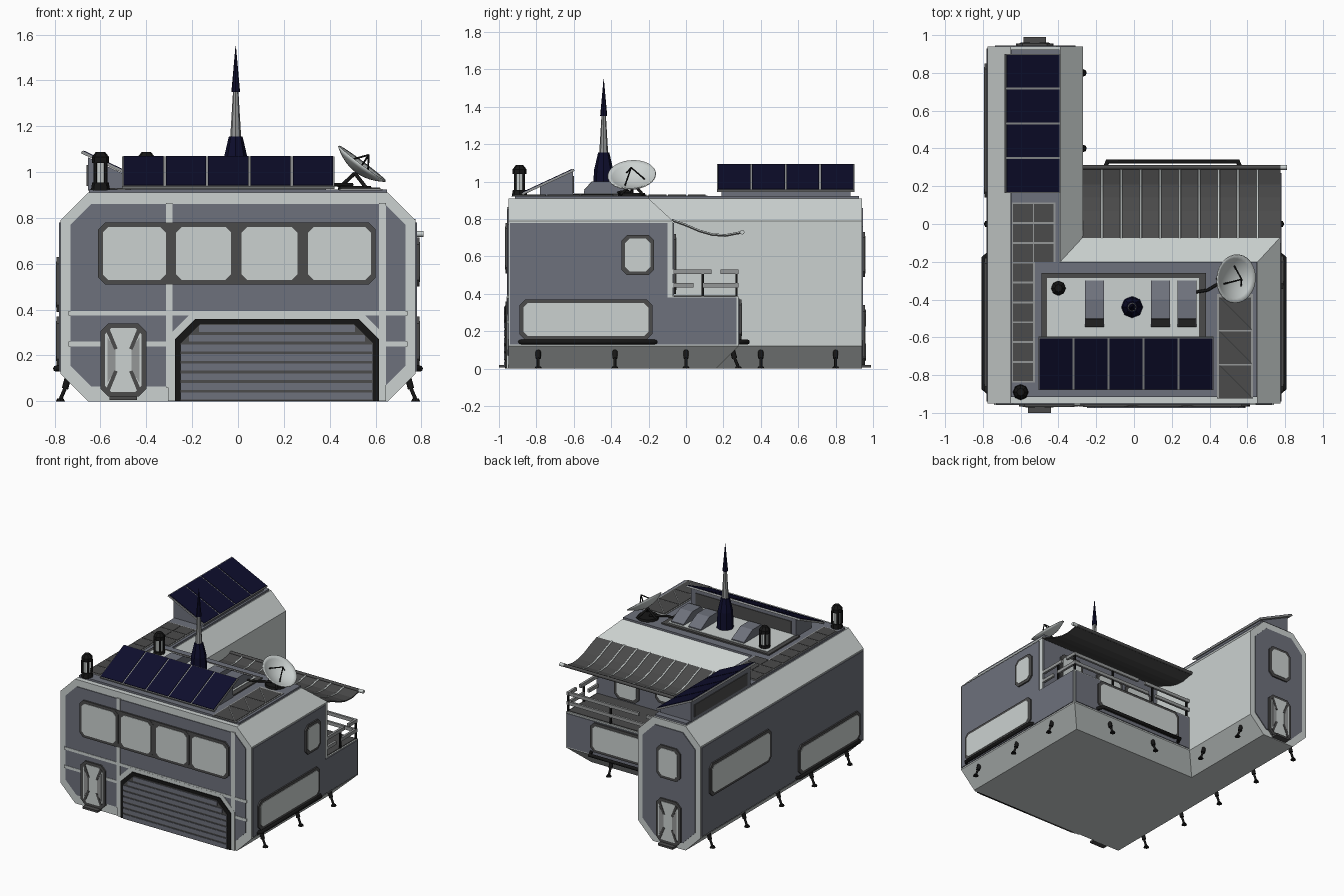
import bpy, bmesh
from mathutils import Vector

cube = bpy.data.objects.get("Cube")
if cube:
    bpy.data.objects.remove(cube)


def material(name, r, g, b):
    m = bpy.data.materials.new(name)
    m.use_nodes = True
    m.diffuse_color = (r, g, b, 1)
    m.node_tree.nodes["Principled BSDF"].inputs["Base Color"].default_value = (r, g, b, 1)
    return m


LIGHT = material("light hull", .60, .64, .63)
PANEL = material("blue grey panel", .155, .165, .20)
DARK = material("dark grey", .07, .07, .07)
METAL = material("mid grey metal", .30, .31, .31)
BLACK = material("black", .008, .008, .008)
NAVY = material("navy", .004, .004, .025)


def finish(name, bm, mat):
    bmesh.ops.recalc_face_normals(bm, faces=bm.faces)
    me = bpy.data.meshes.new(name)
    bm.to_mesh(me)
    bm.free()
    me.materials.append(mat)
    ob = bpy.data.objects.new(name, me)
    bpy.context.collection.objects.link(ob)
    return ob


def place(axis, u, w, d):
    return {"x": (d, u, w), "y": (u, d, w), "z": (u, w, d)}[axis]


def poly(name, pts, axis, a, b, mat):
    """Extrude a 2D outline along an axis from a to b."""
    bm = bmesh.new()
    face = bm.faces.new([bm.verts.new(place(axis, u, w, a)) for u, w in pts])
    ext = bmesh.ops.extrude_face_region(bm, geom=[face])["geom"]
    shift = Vector(place(axis, 0, 0, b - a))
    bmesh.ops.translate(bm, vec=shift, verts=[v for v in ext if isinstance(v, bmesh.types.BMVert)])
    return finish(name, bm, mat)


def cham(u0, u1, w0, w1, c):
    return [(u0 + c, w0), (u1 - c, w0), (u1, w0 + c), (u1, w1 - c),
            (u1 - c, w1), (u0 + c, w1), (u0, w1 - c), (u0, w0 + c)]


def box(name, x0, x1, y0, y1, z0, z1, mat):
    return poly(name, [(x0, y0), (x1, y0), (x1, y1), (x0, y1)], "z", z0, z1, mat)


def hull(name, pts, mat):
    bm = bmesh.new()
    for p in pts:
        bm.verts.new(p)
    bmesh.ops.convex_hull(bm, input=bm.verts)
    bmesh.ops.dissolve_limit(bm, angle_limit=.01, verts=bm.verts, edges=bm.edges)
    return finish(name, bm, mat)


def tube(name, pts, r, mat):
    cu = bpy.data.curves.new(name, "CURVE")
    cu.dimensions = "3D"
    cu.bevel_depth, cu.bevel_resolution, cu.use_fill_caps = r, 2, True
    sp = cu.splines.new("POLY")
    sp.points.add(len(pts) - 1)
    for p, co in zip(sp.points, pts):
        p.co = (*co, 1)
    cu.materials.append(mat)
    ob = bpy.data.objects.new(name, cu)
    bpy.context.collection.objects.link(ob)


def cone(name, x, y, z0, z1, r0, r1, mat, n=8):
    bm = bmesh.new()
    bmesh.ops.create_cone(bm, cap_ends=True, segments=n, radius1=r0, radius2=r1, depth=z1 - z0)
    bmesh.ops.translate(bm, vec=(x, y, (z0 + z1) / 2), verts=bm.verts)
    return finish(name, bm, mat)


def window(name, axis, d, s, u0, u1, w0, w1, c=.03):
    poly(name + "_frame", cham(u0, u1, w0, w1, c), axis, d, d + s * .016, DARK)
    poly(name + "_pane", cham(u0 + .02, u1 - .02, w0 + .02, w1 - .02, c * .8), axis, d, d + s * .019, LIGHT)


def door(name, d, s, u, z):
    window(name, "y", d, s, u - .1, u + .1, z, z + .32, .035)
    m = z + .16
    for i in (-1, 1):
        for j in (-1, 1):
            poly(name + "_brace", [(u + i * .075, m + j * .125), (u + i * .06, m + j * .135),
                 (u + i * .025, m + j * .05), (u + i * .04, m + j * .045)], "y", d, d + s * .022, DARK)
        poly(name + "_side", [(u + i * .07, m + .1), (u + i * .035, m + .045), (u + i * .035, m - .045),
             (u + i * .07, m - .1)], "y", d, d + s * .021, METAL)
    y0, y1 = sorted((d, d + s * .05))
    box(name + "_step", u - .06, u + .06, y0, y1, .005, .02, DARK)


# Hull: long wing, front block with sloped rear roof edge, low terrace
X, F, C = .775, -.95, .12
poly("wing", cham(-X, -.27, 0, .91, C), "y", F + .002, .94, LIGHT)
octo = cham(-X, X, 0, .91, C)
hull("front_block", [(u, F, w) for u, w in octo] + [(u, -.2 if w > .9 else -.07, w) for u, w in octo], LIGHT)
hull("terrace", [(x, y, z) for x in (-.4, X) for y in (-.07, .28) for z in (C, .385)]
     + [(x, y, 0) for x in (-.4, X - C) for y in (-.07, .28 - C)], LIGHT)

# Front wall panels and light dividing strips
poly("front_panel", cham(-.73, .73, .065, .86, .09), "y", F, F - .005, PANEL)
for x in (-.3, .63):
    box("front_strip", x - .015, x + .015, F - .008, F, .06, .865, LIGHT)
box("front_strip", -.74, .74, F - .008, F, .375, .395, LIGHT)
for x0, x1 in ((-.74, -.3), (.63, .74)):
    box("front_strip", x0, x1, F - .008, F, .24, .26, LIGHT)

# Garage door with chamfered surround and slats


def arch(x0, x1, top, c):
    return [(x0, .002), (x0, top - c), (x0 + c, top), (x1 - c, top), (x1, top - c), (x1, .002)]


poly("garage_surround", arch(-.305, .645, .385, .1), "y", F, F - .009, LIGHT)
poly("garage_frame", arch(-.275, .615, .36, .09), "y", F, F - .016, BLACK)
poly("garage_shutter", arch(-.25, .59, .338, .085), "y", F, F - .019, DARK)
for i in range(8):
    z = .008 + i * .042
    cut = max(0, z + .03 - .253)
    box("garage_slat", -.25 + cut, .59 - cut, F - .023, F, z, z + .03, PANEL)

# Front window band and doors
poly("window_band", cham(-.61, .6, .51, .78, .03), "y", F, F - .014, DARK)
for x0, x1 in ((-.61, -.295), (-.29, -.01), (-.005, .28), (.285, .6)):
    window("front_window", "y", F, -1, x0, x1, .51, .78)
door("front_door", F, -1, -.5, .02)
poly("wing_back_panel", cham(-.735, -.31, .05, .86, .1), "y", .94, .946, PANEL)
door("wing_back_door", .94, 1, -.525, .02)
window("wing_back_window", "y", .94, 1, -.62, -.43, .49, .73)

# Side panels, windows and bumpers
poly("right_panel", [(-.94, .13), (.93, .13), (.93, .78), (-.94, .78)], "x", -X, -X - .006, PANEL)
poly("left_panel", [(-.94, .13), (.27, .13), (.27, .38), (-.1, .38), (-.1, .78), (-.94, .78)],
     "x", X, X + .006, PANEL)
for s in (-1, 1):
    window("side_window", "x", s * X, s, -.89, -.18, .155, .37, .03)
    tube("side_bumper", [(s * .77, -.89, .143), (s * .795, -.87, .143),
                         (s * .795, -.18, .143), (s * .77, -.16, .143)], .013, BLACK)
window("left_small_window", "x", X, 1, -.345, -.17, .5, .715)
window("right_rear_window", "x", -X, -1, .14, .85, .39, .63)

# Terrace back wall and the wall above the deck
box("terrace_back_panel", -.26, .765, .28, .286, .13, .375, PANEL)
window("terrace_window", "y", .28, 1, -.16, .57, .155, .37)
tube("terrace_bumper", [(-.16, .28, .143), (-.14, .33, .143), (.55, .33, .143), (.57, .28, .143)], .013, BLACK)
box("upper_back_panel", -.26, .765, -.07, -.064, .39, .78, PANEL)
for x in (-.2, .06):
    window("upper_back_window", "y", -.07, 1, x, x + .23, .46, .7)
window("deck_door", "y", -.07, 1, .42, .62, .4, .72)
box("deck", -.27, .765, -.065, .27, .38, .39, DARK)

# Railings
for z, gap in ((.505, .16), (.435, .065)):
    for y0, y1 in ((-.07, gap - .025), (gap + .025, .28)):
        box("side_rail", .755, .772, y0, y1, z, z + .024, METAL)
    for x0, x1 in ((-.27, gap - .03), (gap + .03, .77)):
        box("back_rail", x0, x1, .262, .278, z, z + .024, METAL)
for x, y in ((.764, .27), (.764, .09), (.42, .27), (.06, .27), (-.25, .27)):
    box("rail_post", x - .006, x + .006, y - .006, y + .006, .385, .515, BLACK)

# Awning: sagging sheet, ribs and end roller
sag = [(-.075, .795), (0, .768), (.07, .738), (.14, .718), (.21, .713), (.3, .73)]
poly("awning", sag + [(y, z - .008) for y, z in reversed(sag)], "x", -.275, .775, DARK)
for i in range(9):
    tube("awning_rib", [(-.17 + i * .103, y, z) for y, z in sag], .006, LIGHT)
tube("awning_roller", [(-.275, .3, .73), (.78, .3, .73)], .012, DARK)
tube("awning_roller_end", [(.775, .3, .73), (.81, .3, .73)], .013, LIGHT)

# Roof plates, tiles and equipment bay
box("wing_roof", -.65, -.395, -.2, .925, .9, .924, PANEL)
box("front_roof", -.65, .65, -.915, -.2, .9, .924, PANEL)
box("bay_rim", -.49, .38, -.62, -.26, .92, .934, DARK)
box("bay_floor", -.46, .345, -.62, -.285, .92, .937, LIGHT)
box("wing_tile_base", -.645, -.415, -.2, .115, .92, .927, METAL)
box("front_tile_base", -.645, -.525, -.84, -.2, .92, .927, METAL)
for i in range(9):
    y = .105 - i * .105
    for x in ((-.64, -.53) if i < 3 else (-.64,)):
        box("roof_tile", x, x + .105, y - .095, y, .92, .93, DARK)
box("left_tile_base", .44, .63, -.925, -.37, .92, .927, METAL)
for i in range(3):
    y = -.92 + i * .18
    box("left_roof_tile", .45, .62, y, y + .17, .92, .93, DARK)
    tube("tile_seam", [(.45, y + .17, .929), (.62, y, .929)], .003, METAL)
for x in (-.26, .09, .23):
    poly("roof_vent", [(-.545, .93), (-.545, .95), (-.5, 1.0), (-.4, 1.0), (-.3, .945), (-.3, .93)],
         "x", x, x + .1, PANEL)
    poly("vent_grille", [(-.546, .955), (-.502, 1.003), (-.495, .99), (-.54, .945)], "x", x + .005, x + .095, DARK)

# Solar arrays on wedge stands


def solar(name, axis, p0, p1, start, step, count):
    a, b = Vector(p0), Vector(p1)
    d = (b - a).normalized()
    n = Vector((-d.y, d.x))

    def slab(part, e, t0, t1, s0, s1, mat):
        q = [a + d * e + n * t0, b - d * e + n * t0, b - d * e + n * t1, a + d * e + n * t1]
        poly(name + part, [tuple(v) for v in q], axis, s0, s1, mat)
    slab("_frame", 0, -.012, 0, start, start + step * count, METAL)
    for i in range(count):
        s = start + i * step
        slab("_cell", .006, -.005, .004, s + .005, s + step - .005, NAVY)


solar("front_solar", "x", (-.88, .938), (-.6, 1.068), -.505, .185, 5)
solar("wing_solar", "y", (-.68, 1.093), (-.39, .955), .165, .184, 4)
poly("front_solar_stand", [(-.78, .92), (-.605, .92), (-.605, 1.053), (-.78, .972)], "x", -.47, .385, PANEL)
box("front_stand_inset", -.43, .345, -.62, -.6, .94, 1.03, DARK)
poly("wing_solar_stand", [(-.655, .92), (-.41, .92), (-.41, .95), (-.655, 1.065)], "y", .19, .88, PANEL)
box("wing_stand_inset", -.66, -.65, .23, .84, .94, 1.03, DARK)

# Mast
cone("mast_foot", -.01, -.44, .93, 1.06, .058, .052, NAVY)
cone("mast_base", -.01, -.44, 1.06, 1.155, .052, .03, NAVY)
cone("mast_shaft", -.01, -.44, 1.15, 1.35, .024, .012, METAL)
cone("mast_tip", -.01, -.44, 1.35, 1.55, .019, .001, NAVY)

# Lanterns
for x, y in ((-.6, -.89), (-.4, -.34)):
    cone("lantern_base", x, y, .92, .955, .042, .036, BLACK)
    cone("lantern_glass", x, y, .95, 1.04, .024, .024, LIGHT)
    cone("lantern_cap", x, y, 1.04, 1.065, .038, .038, BLACK)
    cone("lantern_top", x, y, 1.065, 1.088, .038, .02, BLACK)
    for i, j in ((1, 1), (1, -1), (-1, 1), (-1, -1)):
        tube("lantern_bar", [(x + i * .023, y + j * .023, .95), (x + i * .023, y + j * .023, 1.045)], .007, BLACK)

# Satellite dish
N = Vector((.6, -.06, .8)).normalized()
centre = Vector((.54, -.29, 1.035))
turn = N.to_track_quat("Z", "Y")
bm = bmesh.new()
ring = [bm.verts.new((.13 * i / 6, 0, .045 * (i / 6) ** 2 - .045)) for i in range(7)]
edges = [bm.edges.new(p) for p in zip(ring, ring[1:])]
bmesh.ops.spin(bm, geom=ring + edges, axis=(0, 0, 1), cent=(0, 0, 0), angle=6.2831853, steps=28)
bmesh.ops.remove_doubles(bm, verts=bm.verts, dist=.0005)
dish = finish("dish", bm, LIGHT)
dish.data.shade_smooth()
dish.rotation_mode = "QUATERNION"
dish.rotation_quaternion, dish.location = turn, centre
dish.modifiers.new("thickness", "SOLIDIFY").thickness = .006
feed = centre + N * .05
for p in ((.07, 0, -.03), (-.035, .06, -.03), (-.035, -.06, -.03)):
    tube("dish_strut", [centre + turn @ Vector(p), feed], .004, BLACK)
hub = centre - N * .05
for x, y in ((.44, -.29), (.56, -.23), (.56, -.35)):
    tube("dish_leg", [(x, y, .93), hub], .008, BLACK)
cone("dish_foot", .51, -.29, .92, .94, .075, .07, BLACK, 12)
tube("dish_cable", [(.33, -.36, .94), (.39, -.35, .945), (.44, -.32, .945), (.5, -.29, .945)], .008, BLACK)

# Splayed landing legs
legs = [(-X, y, -1, 0) for y in (-.79, -.38, 0, .4, .8)] + [(X, y, 1, 0) for y in (-.79, -.38, 0)]
legs += [(-.27, y, 1, 0) for y in (.4, .8)] + [(x, .28, 0, 1) for x in (.04, .43)]
for x, y, i, j in legs:
    knee = (x - i * .02, y - j * .02, .055)
    tube("leg_upper", [(x - i * .035, y - j * .035, .11), knee], .014, BLACK)
    tube("leg_lower", [knee, (x, y, .008)], .008, BLACK)
    cone("leg_foot", x, y, 0, .012, .02, .014, BLACK)
